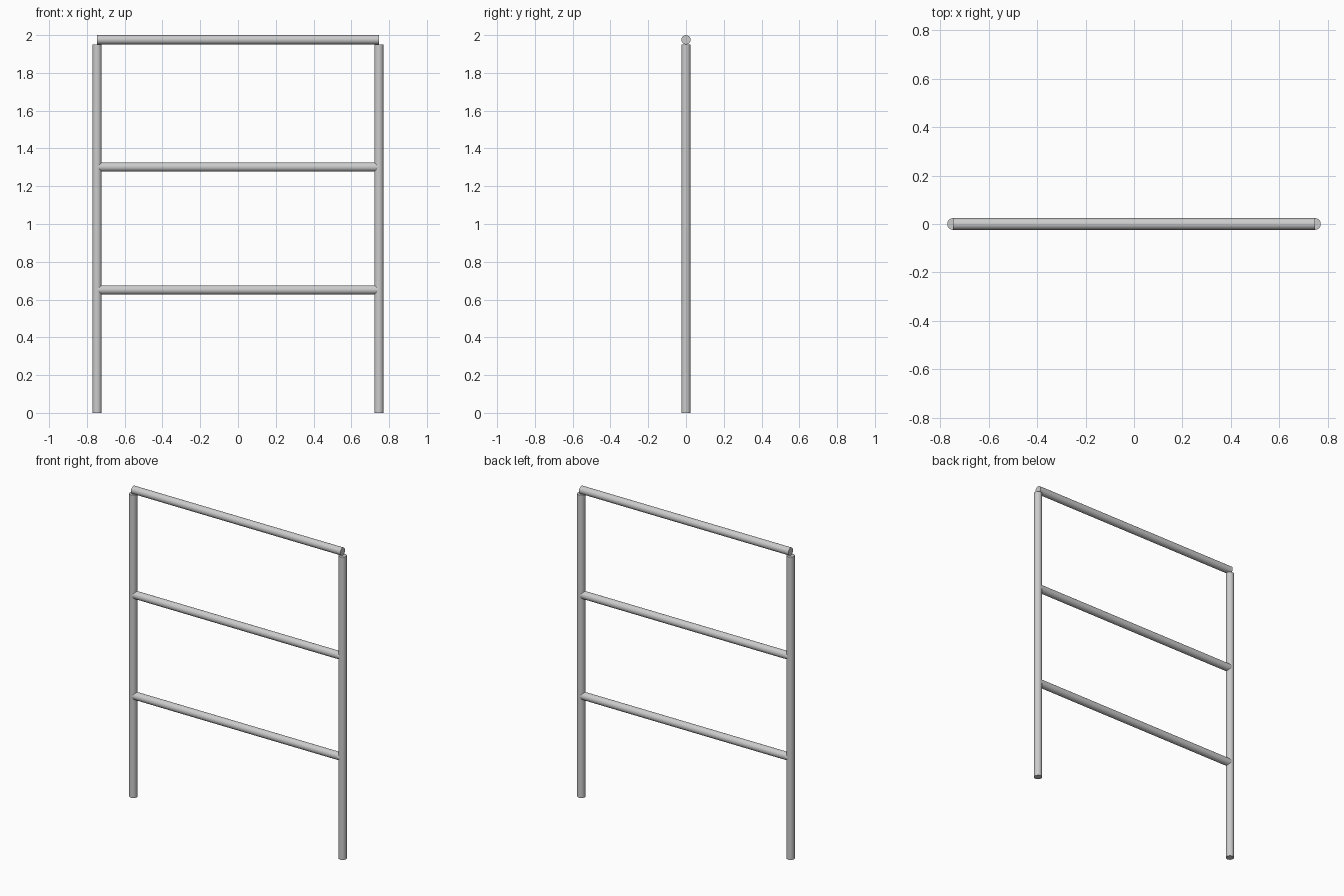
import bpy
from math import pi

if "Cube" in bpy.data.objects:
    bpy.data.objects.remove(bpy.data.objects["Cube"])

R = 0.0244       # tube radius
HALF = 0.746     # half width between post axes
POST_H = 1.951   # post height


def tube(name, length, location, rotation=(0, 0, 0)):
    bpy.ops.mesh.primitive_cylinder_add(vertices=32, radius=R, depth=length,
                                        location=location, rotation=rotation)
    obj = bpy.context.object
    obj.name = name
    bpy.ops.object.shade_smooth_by_angle()
    return obj


# Upright posts
for side, sign in (("left", -1), ("right", 1)):
    tube(f"{side}_post", POST_H, (sign * HALF, 0, POST_H / 2))

# Two rails at thirds of the post height, and the top rail resting on the posts
for name, z in (("lower_rail", POST_H / 3 + 0.001),
                ("middle_rail", POST_H * 2 / 3 + 0.001),
                ("top_rail", POST_H + R)):
    tube(name, 2 * HALF, (0, 0, z), (0, pi / 2, 0))
